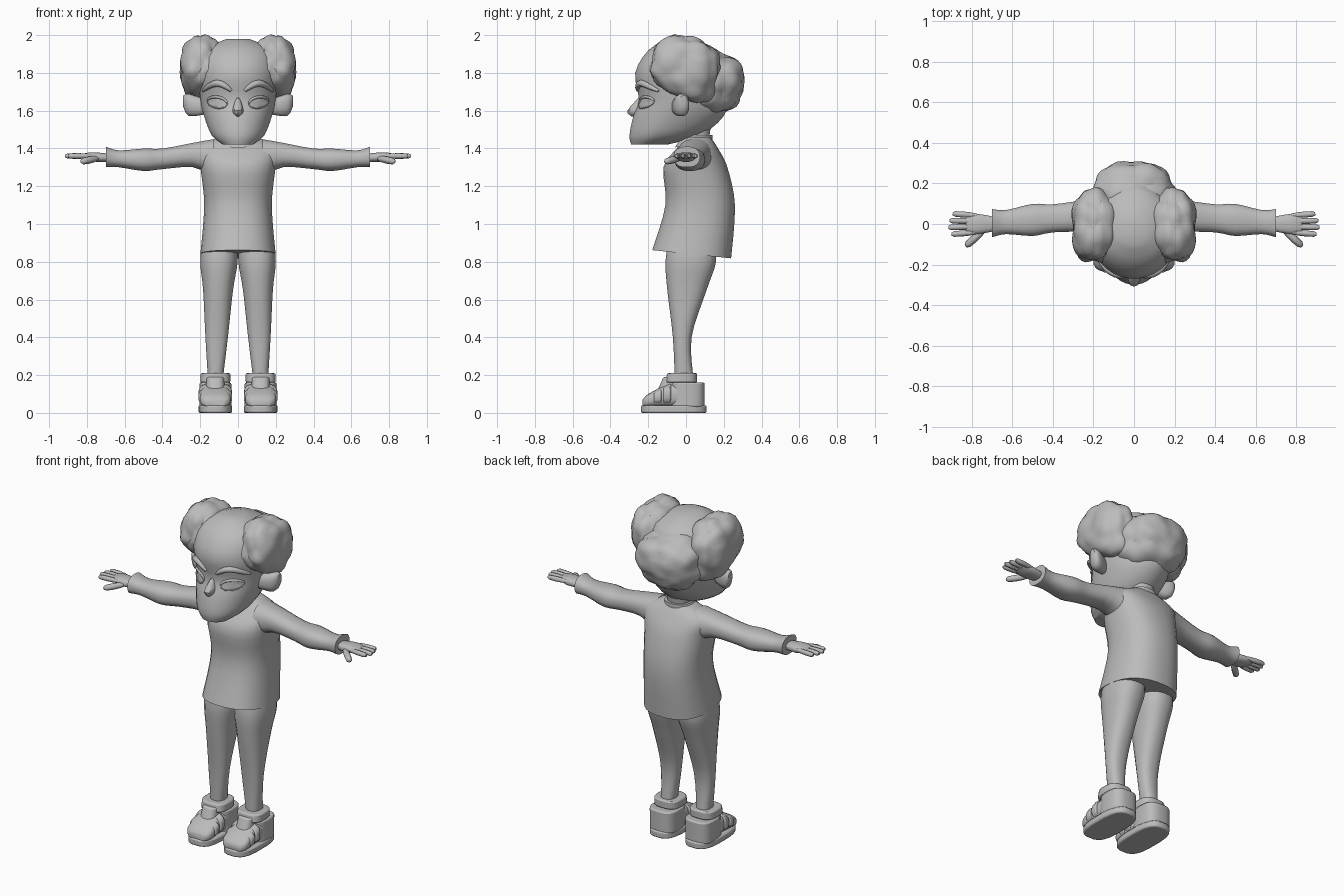
import bpy, bmesh, math
from mathutils import Vector, noise
from mathutils.bvhtree import BVHTree

cube = bpy.data.objects.get("Cube")
if cube:
    bpy.data.objects.remove(cube, do_unlink=True)

colour = (0.5, 0.5, 0.5, 1)
grey = bpy.data.materials.new("plain grey")
grey.use_nodes = True
grey.diffuse_color = colour
grey.node_tree.nodes["Principled BSDF"].inputs["Base Color"].default_value = colour


def finish(name, bm, mirror=False, angle=40, bevel=0):
    bmesh.ops.recalc_face_normals(bm, faces=bm.faces)
    mesh = bpy.data.meshes.new(name)
    bm.to_mesh(mesh)
    bm.free()
    mesh.materials.append(grey)
    part = bpy.data.objects.new(name, mesh)
    bpy.context.collection.objects.link(part)
    bpy.ops.object.select_all(action='DESELECT')
    part.select_set(True)
    bpy.context.view_layer.objects.active = part
    bpy.ops.object.shade_smooth_by_angle(angle=math.radians(angle))
    if bevel:
        modifier = part.modifiers.new("Rounded rim", 'BEVEL')
        modifier.width = bevel
        modifier.segments = 2
        modifier.limit_method = 'ANGLE'
        modifier.angle_limit = math.radians(50)
    if mirror:
        part.modifiers.new("Mirror", 'MIRROR').use_mirror_merge = False
    return part


def skin(bm, loops):
    """Join loops of points into a tube with capped ends."""
    rows = [[bm.verts.new(point) for point in loop] for loop in loops]
    count = len(rows[0])
    for lower, upper in zip(rows, rows[1:]):
        for i in range(count):
            j = (i + 1) % count
            bm.faces.new((lower[i], lower[j], upper[j], upper[i]))
    bm.faces.new(rows[0])
    bm.faces.new(rows[-1])


def smooth_keys(keys, steps):
    """Pass a smooth curve through the key rings."""
    keys = [Vector(key) for key in keys]
    result = []
    for i in range(len(keys) - 1):
        start, end = keys[i], keys[i + 1]
        before, after = keys[max(i - 1, 0)], keys[min(i + 2, len(keys) - 1)]
        for step in range(steps):
            t = step / steps
            curve = (end - before) * t + (before * 2 - start * 5 + end * 4 - after) * t ** 2
            curve += (start * 3 - before - end * 3 + after) * t ** 3
            result.append(start + curve / 2)
    return result + [keys[-1]]


def loft(name, keys, axis='z', centre=lambda t: 0, sides=20, power=2.4, wide=0.5,
         steps=3, bend=None, **options):
    """Each key ring is (position, half width, low side, high side)."""
    def rounded(value):
        return math.copysign(abs(value) ** (2 / power), value)

    loops = []
    for t, half, low, high in smooth_keys(keys, steps):
        middle = low + (high - low) * wide
        loop = []
        for i in range(sides):
            turn = math.tau * (i + 0.5) / sides
            across, along = rounded(math.cos(turn)), rounded(math.sin(turn))
            a = centre(t) + half * across
            b = middle + along * (high - middle if along > 0 else middle - low)
            point = {'z': (a, b, t), 'x': (t, a, b), 'y': (a, t, b)}[axis]
            loop.append(bend(*point) if bend else point)
        loops.append(loop)
    bm = bmesh.new()
    skin(bm, loops)
    return finish(name, bm, **options)


def tube(name, points, radius, blunt=0.4):
    """Mirrored rod through points, thinner at both ends."""
    points = [Vector(point) for point in points]
    last = len(points) - 1
    loops = []
    for i, point in enumerate(points):
        forward = (points[min(i + 1, last)] - points[max(i - 1, 0)]).normalized()
        side = forward.cross(Vector((0, 0, 1))).normalized()
        up = side.cross(forward)
        size = radius * (blunt + (1 - blunt) * math.sin(math.pi * i / last) ** 0.6)
        loops.append([point + size * (side * math.cos(turn) + up * math.sin(turn))
                      for turn in (math.tau * k / 8 for k in range(8))])
    bm = bmesh.new()
    skin(bm, loops)
    finish(name, bm, mirror=True, angle=60)


# Shirt, with the hem dropping toward the back
def hem(x, y, z):
    return x, y, z - 0.4 * (y - 0.03) * max(0, 1.1 - z)


def neckline(x, y, z):
    return x, y, z + min(0, y) / 4


loft("shirt", [(.84, .2, -.18, .24), (1.1, .18, -.11, .26), (1.3, .2, -.12, .22),
               (1.4, .21, -.05, .17), (1.46, .1, 0, .13)], sides=28, steps=4, bend=hem)
loft("neck", [(1.36, .06, -.04, .11), (1.5, .07, -.03, .13)])
loft("collar", [(1.42, .1, -.06, .14), (1.47, .08, -.02, .14)], bend=neckline)

# Sleeves, widening at the shoulder and cuff
loft("sleeve", [(.13, .1, 1.25, 1.45), (.24, .08, 1.3, 1.43), (.4, .07, 1.29, 1.4),
                (.5, .08, 1.28, 1.4), (.63, .06, 1.3, 1.39), (.7, .07, 1.3, 1.41)],
     axis='x', centre=lambda x: .06 - .08 * x, mirror=True)

# Hands: palm, four fingers and a thumb
loft("palm", [(.66, .03, 1.33, 1.37), (.77, .05, 1.33, 1.38), (.83, .04, 1.35, 1.37)],
     axis='x', mirror=True)
for i, finger in enumerate(("index", "middle", "ring", "little")):
    y = (i - 1.5) * .027
    tip = .92 - .015 * abs(i - 1.3)
    tube(finger + "_finger", [(tip - .13 + .13 * t, y * (1 + t / 4), 1.36)
                              for t in (0, .3, .6, .9, 1)], .015, .5)
tube("thumb", [(.73 + .1 * t, -.02 - .09 * t, 1.35 - .02 * t) for t in (0, .3, .6, .9, 1)],
     .019, .4)

# Trousers, meeting at the crotch
loft("trouser_leg", [(.92, .09, -.09, .15), (.8, .1, -.11, .16), (.65, .08, -.1, .11),
                     (.4, .06, -.07, .03), (.18, .04, -.06, .04)],
     centre=lambda z: .125 - .03 * z, steps=4, mirror=True)


# Shoes: sole, toe box, heel counter, tongue, straps and padded collar
def shoe_part(name, keys, **options):
    loft("shoe_" + name, keys, centre=lambda t: .12, power=3, mirror=True, bevel=.008, **options)


shoe_part("sole", [(0, .09, -.24, .11), (.04, .09, -.24, .11)], steps=1)
shoe_part("toe", [(-.23, .05, .03, .07), (-.2, .08, .03, .1), (-.1, .08, .03, .15),
                  (0, .08, .03, .16)], axis='y')
shoe_part("heel", [(.03, .085, -.09, .1), (.16, .085, -.08, .1)], steps=1)
shoe_part("tongue", [(.1, .05, -.16, 0), (.19, .05, -.12, 0)], steps=1)
for strap, y in (("lower", -.15), ("upper", -.1)):
    top = .2 + y / 2
    shoe_part(strap + "_strap", [(y - .02, .09, .04, top - .01), (y + .02, .09, .04, top + .01)],
              axis='y', steps=1)
shoe_part("collar", [(.16, .08, -.11, .06), (.21, .08, -.1, .06)], steps=1)

# Head, with nose and ears
head = loft("head", [(1.42, .08, -.29, -.1), (1.47, .14, -.3, .08), (1.57, .18, -.28, .2),
                     (1.66, .2, -.25, .22), (1.8, .21, -.27, .22), (1.92, .18, -.2, .17),
                     (1.98, .06, -.1, .03)], sides=32, power=2, wide=.42)
loft("nose", [(1.57, .01, -.29, -.2), (1.6, .03, -.31, -.2), (1.67, .01, -.25, -.2)], sides=10)
loft("ear", [(.17, .03, 1.58, 1.66), (.26, .04, 1.57, 1.69), (.29, .02, 1.62, 1.68)],
     axis='x', centre=lambda x: .3 * x - .1, sides=12, mirror=True)

surface = BVHTree.FromObject(head, bpy.context.evaluated_depsgraph_get())


def on_face(x, z, lift=.003):
    """Point just in front of the face."""
    hit = surface.ray_cast(Vector((x, -1, z)), Vector((0, 1, 0)))[0]
    return hit - Vector((0, lift, 0))


# Almond eyes with thin lids
rim = []
for k in range(18):
    turn = math.tau * k / 18
    rim.append(on_face(.11 + .053 * math.cos(turn), 1.643 + .03 * math.sin(turn + .2)))
bm = bmesh.new()
middle = bm.verts.new(on_face(.11, 1.643, .009))
edge = [bm.verts.new(point) for point in rim]
for k, corner in enumerate(edge):
    bm.faces.new((middle, edge[k - 1], corner))
finish("eye", bm, mirror=True)
tube("upper_lid", rim[:10], .008)
tube("lower_lid", rim[9:] + rim[:1], .004)

# Arched brows
tube("eyebrow", [on_face(.035 + .15 * t, 1.705 + .04 * math.sin(math.pi * t))
                 for t in (k / 8 for k in range(9))], .018)


# Puffy hair masses, creased between the curls
def hair(name, centre, size, scale, lean=0, mirror=False):
    bm = bmesh.new()
    bmesh.ops.create_icosphere(bm, subdivisions=4, radius=1)
    for vert in bm.verts:
        way = vert.co.normalized()
        boxy = sum(abs(c) ** 2.5 for c in way) ** -0.4
        crease = noise.voronoi(way * scale + Vector(centre) * 3)[0][0]
        reach = boxy * (1.04 - crease ** 1.5 / 5)
        vert.co = Vector([c + w * reach * s for c, w, s in zip(centre, way, size)])
        vert.co.z -= lean * (vert.co.y - centre[1]) * max(0, -way.z)
    finish(name, bm, mirror, angle=28)


hair("side_hair", (.19, -.01, 1.83), (.12, .19, .17), 1.7, lean=.35, mirror=True)
hair("back_hair", (0, .125, 1.75), (.21, .185, .17), 1.8)
